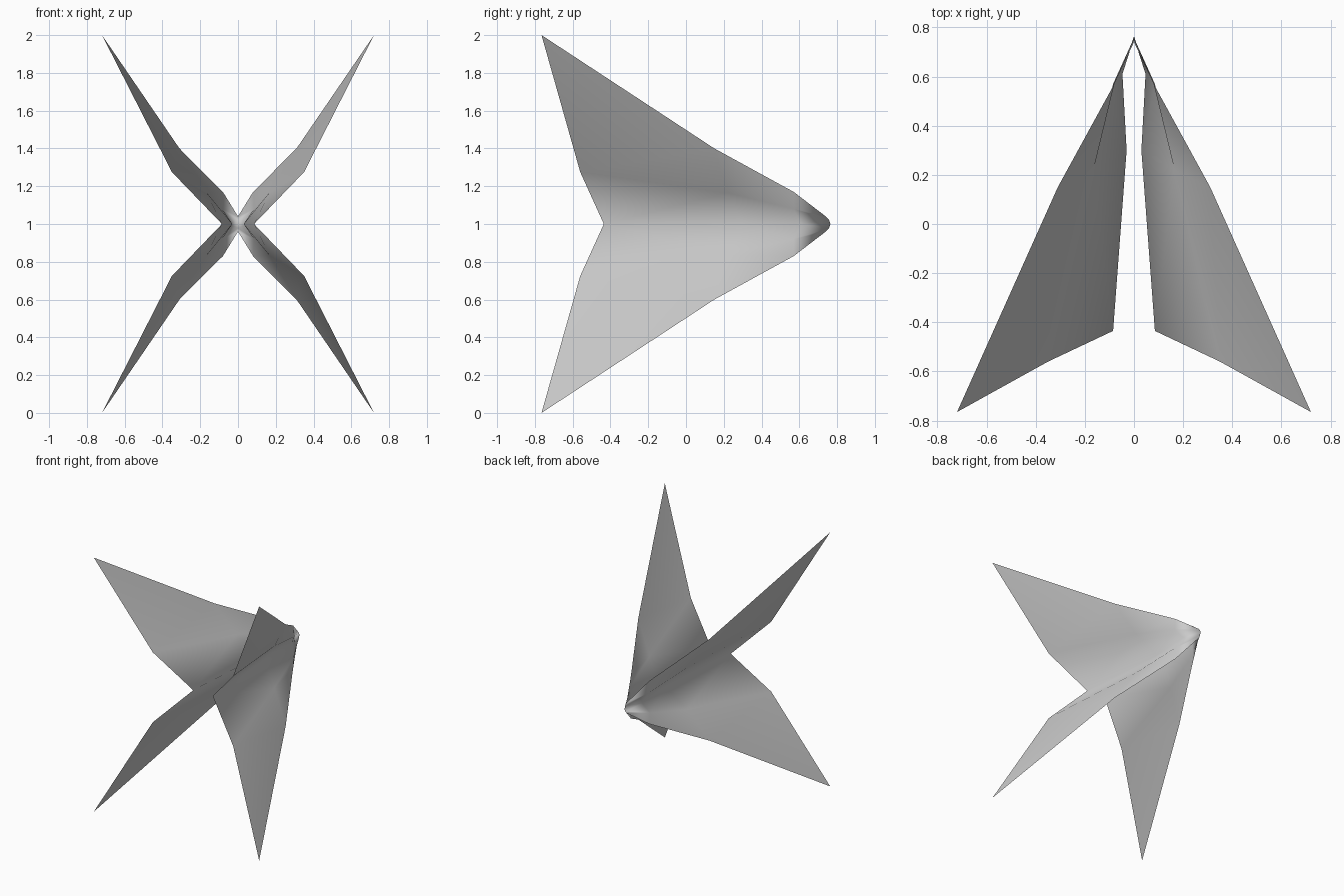
import bpy
import bmesh
from mathutils import Vector

cube = bpy.data.objects.get("Cube")
if cube:
    bpy.data.objects.remove(cube, do_unlink=True)

# One flat colour
grey = bpy.data.materials.new("light_grey")
grey.use_nodes = True
colour = (0.6, 0.6, 0.6, 1)
grey.diffuse_color = colour
grey.node_tree.nodes["Principled BSDF"].inputs["Base Color"].default_value = colour

# Upper left quarter of the sheet, as lines running from tail to nose
# (heights are measured from the middle of the model)
root_line = [(0.085, -0.435, 0), (0.03, 0.3, 0), (0.047, 0.61, 0), (0, 0.765, 0)]
fold_line = [(0.35, -0.56, 0.275), (0.165, 0.22, 0.165), (0.085, 0.57, 0.08), (0, 0.757, 0.022)]
leading_edge = [(0.72, -0.765, 1), (0.31, 0.15, 0.4), (0.08, 0.57, 0.17), (0, 0.74, 0.04)]


def loft(name, lines):
    """Skin neighbouring lines with quads."""
    bm = bmesh.new()
    rows = [[bm.verts.new(Vector(p)) for p in line] for line in lines]
    for low, high in zip(rows, rows[1:]):
        for i in range(len(low) - 1):
            face = bm.faces.new((low[i], low[i + 1], high[i + 1], high[i]))
            face.smooth = True
    mesh = bpy.data.meshes.new(name)
    bm.to_mesh(mesh)
    bm.free()
    obj = bpy.data.objects.new(name, mesh)
    bpy.context.collection.objects.link(obj)
    return obj


# Four swept fins, joined at the nose
fins = loft("swept_fins", [root_line, fold_line, leading_edge])
fins.data.materials.append(grey)
fins.location.z = 1
mirror = fins.modifiers.new("four_fins", "MIRROR")
mirror.use_axis = (True, False, True)
mirror.use_clip = True
mirror.merge_threshold = 0.001
